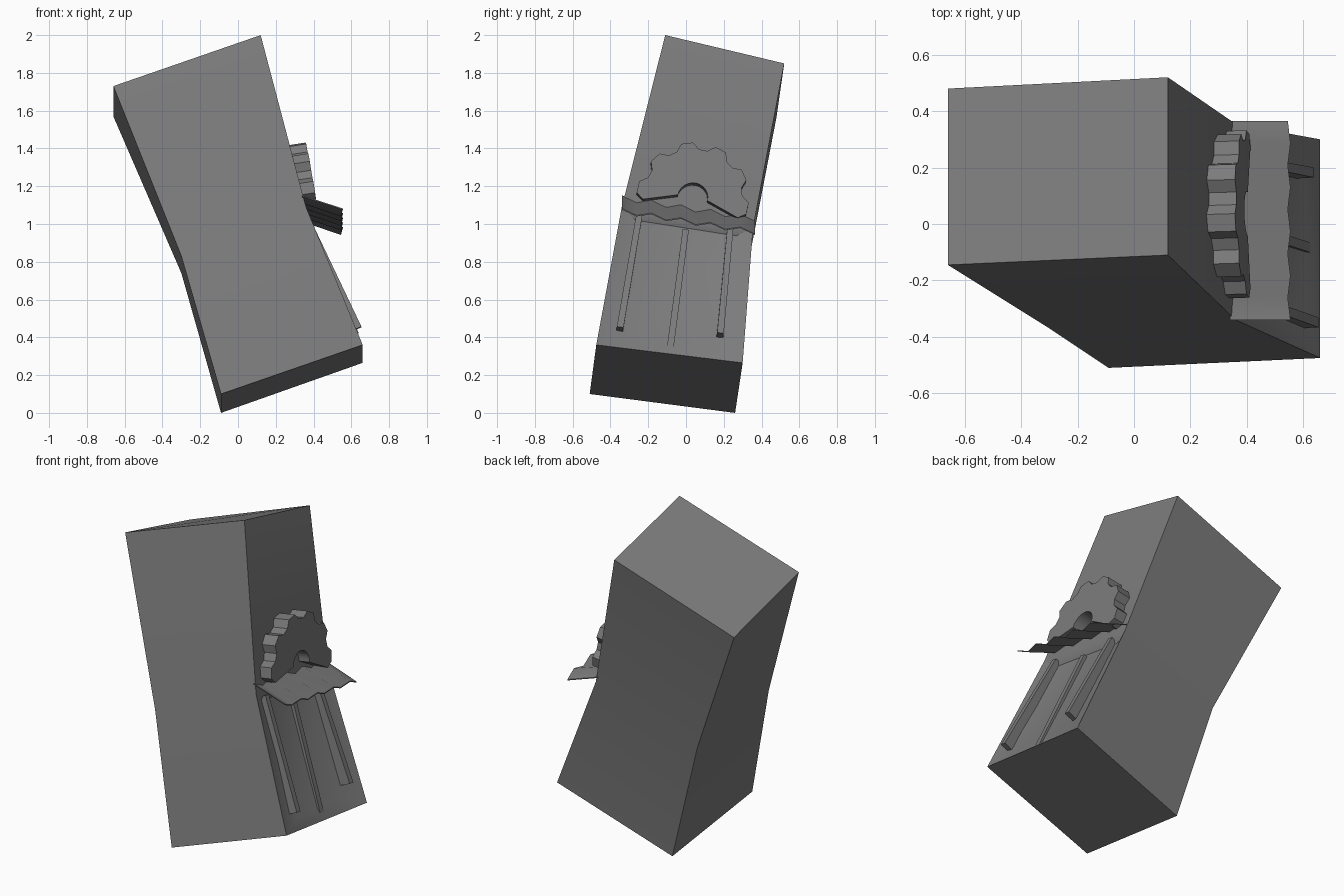
import bpy, bmesh, math
from mathutils import Vector as V

if "Cube" in bpy.data.objects:
    bpy.data.objects.remove(bpy.data.objects["Cube"])

grey = bpy.data.materials.new("dark_grey")
grey.diffuse_color = (.2, .2, .2, 1)
grey.use_nodes = True
grey.node_tree.nodes["Principled BSDF"].inputs["Base Color"].default_value = grey.diffuse_color


def make(name, verts, faces, angle=None):
    me = bpy.data.meshes.new(name)
    bm = bmesh.new()
    vs = [bm.verts.new(v) for v in verts]
    for f in faces:
        bm.faces.new([vs[i] for i in f])
    bmesh.ops.recalc_face_normals(bm, faces=bm.faces)
    bm.to_mesh(me)
    bm.free()
    me.materials.append(grey)
    ob = bpy.data.objects.new(name, me)
    bpy.context.collection.objects.link(ob)
    if angle:
        bpy.ops.object.select_all(action='DESELECT')
        ob.select_set(True)
        bpy.context.view_layer.objects.active = ob
        bpy.ops.object.shade_smooth_by_angle(angle=math.radians(angle))
    return ob


def prism(name, bottom, top, angle=None):
    n = len(bottom)
    sides = [(i, (i + 1) % n, n + (i + 1) % n, n + i) for i in range(n)]
    return make(name, bottom + top, [tuple(range(n))[::-1], tuple(range(n, 2 * n))] + sides, angle)


# Leaning body: rings of front-left, front-right, back-right, back-left corners
base = [V(p) for p in [(-.09, -.51, .10), (.66, -.475, .36), (.66, .30, .265), (-.09, .26, 0)]]
waist = [V(p) for p in [(-.30, -.37, .83), (.36, -.34, 1.09), (.36, .355, .98), (-.30, .32, .74)]]
crown = [V(p) for p in [(-.66, -.145, 1.73), (.12, -.11, 2.0), (.12, .52, 1.85), (-.66, .48, 1.57)]]


def frame(lo, hi):
    u = (hi[2] - hi[1] + lo[2] - lo[1]).normalized()
    v = ((hi[1] + hi[2]) - (lo[1] + lo[2])).normalized()
    return u, v, u.cross(v).normalized()


U, W, N = frame(base, waist)


def panel(s, t, h):
    """Point on the lower right side: s front-back, t downward, h outward."""
    a = waist[1].lerp(waist[2], s)
    b = base[1].lerp(base[2], s)
    return a.lerp(b, t) + N * h


# Lower right side has a shallow recess with sloped walls
floor = [panel(.21, .92, -.03), panel(.80, .92, -.03), panel(.88, .06, -.035), panel(.12, .06, -.035)]
faces = [(3, 2, 1, 0), (8, 9, 10, 11)]
for r in (0, 4):
    for i in range(4):
        if (r, i) != (0, 1):
            j = (i + 1) % 4
            faces.append((r + i, r + j, r + 4 + j, r + 4 + i))
rim = (1, 2, 6, 5)
faces += [(rim[i], rim[(i + 1) % 4], 12 + (i + 1) % 4, 12 + i) for i in range(4)]
faces.append((12, 13, 14, 15))
make("body", base + waist + crown + floor, faces, 35)

# Three slim bars in the recess, the middle one sinking at its foot
for name, s, t0, t1, h0, h1 in [("front_bar", .14, .03, .87, .0, .035),
                                ("middle_bar", .5, .08, .98, -.015, -.02),
                                ("back_bar", .83, .03, .82, .0, .035)]:
    w = .023
    low = [panel(s - w, t0, -.06), panel(s + w, t0, -.06), panel(s + w, t1, -.05), panel(s - w, t1, -.05)]
    high = [panel(s - w, t0, h0), panel(s + w, t0, h0), panel(s + w, t1, h1), panel(s - w, t1, h1)]
    prism(name, low, high)

# Half gear with a half-round hole, leaning slightly off the upper right side
u, v, n = frame(waist, crown)
mid = (waist[1] + waist[2]) / 2
centre = mid + u * .005 + v * .10
v = (v + n * .1).normalized()
n = u.cross(v)
outline = []
for k in range(6):
    for da, r in [(-13, .262), (-6, .297), (6, .297), (13, .262)]:
        a = math.radians(k * 36 + da)
        outline.append((r * math.cos(a), r * math.sin(a)))
for i in range(13):
    a = math.pi - math.pi * i / 12
    outline.append((.08 * math.cos(a), .08 * math.sin(a)))
prism("half_gear", [centre + u * x + v * y - n * .04 for x, y in outline],
      [centre + u * x + v * y + n * .07 for x, y in outline], 35)

# Rippled awning below the gear
count = 9
verts = []
start = waist[1] + V((-.02, .0, .05))
end = waist[2] + V((-.02, .01, .05))
for i in range(count + 1):
    p = start.lerp(end, i / count)
    wave = .012 * (-1) ** i
    for out, drop in [(0, 0), (.21, -.07)]:
        for th in (0, -.006):
            verts.append(p + V((out + (wave * .4 if out else 0), 0, drop + wave + th)))
faces = [(0, 1, 3, 2), (4 * count, 4 * count + 2, 4 * count + 3, 4 * count + 1)]
for i in range(count):
    a, b = 4 * i, 4 * i + 4
    faces += [(a + p, a + q, b + q, b + p) for p, q in [(0, 2), (2, 3), (3, 1), (1, 0)]]
make("awning", verts, faces, 60)
